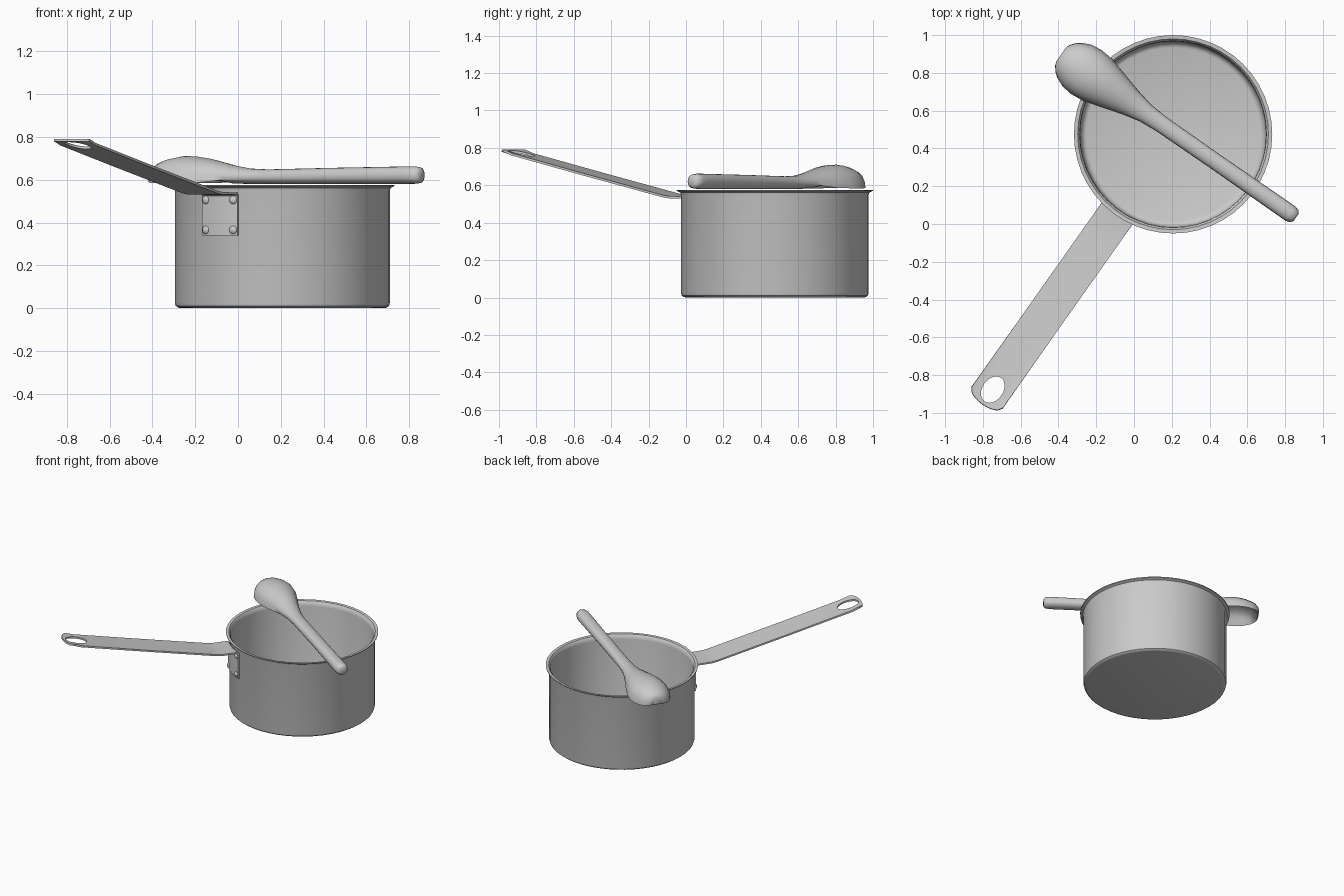
import bpy, bmesh, math
from mathutils import Vector

if "Cube" in bpy.data.objects:
    bpy.data.objects.remove(bpy.data.objects["Cube"])

CX, CY = 0.207, 0.475          # pot axis
D = Vector((-0.577, -0.817, 0)).normalized()   # handle direction
P = Vector((-D.y, D.x, 0))                     # across the handle


def make(name, verts, faces, angle=35):
    me = bpy.data.meshes.new(name)
    me.from_pydata([tuple(v) for v in verts], [], faces)
    bm = bmesh.new()
    bm.from_mesh(me)
    bmesh.ops.recalc_face_normals(bm, faces=bm.faces)
    bm.to_mesh(me)
    bm.free()
    ob = bpy.data.objects.new(name, me)
    bpy.context.collection.objects.link(ob)
    select(ob)
    bpy.ops.object.shade_smooth_by_angle(angle=math.radians(angle))
    return ob


def select(ob):
    bpy.ops.object.select_all(action='DESELECT')
    ob.select_set(True)
    bpy.context.view_layer.objects.active = ob


def loft(name, rings, angle=35):
    """Skin a list of closed rings and cap both ends."""
    n = len(rings[0])
    verts = [v for r in rings for v in r]
    faces = [(i * n + j, i * n + (j + 1) % n, (i + 1) * n + (j + 1) % n, (i + 1) * n + j)
             for i in range(len(rings) - 1) for j in range(n)]
    faces += [tuple(range(n)), tuple(range(len(verts) - n, len(verts)))]
    return make(name, verts, faces, angle)


# pot: turned profile, outside bottom -> flared rim -> inside floor
profile = [(0.475, 0.0), (0.488, 0.003), (0.498, 0.011), (0.502, 0.025), (0.502, 0.55),
           (0.506, 0.561), (0.524, 0.570), (0.525, 0.576), (0.505, 0.574), (0.495, 0.562),
           (0.492, 0.54), (0.490, 0.05), (0.485, 0.03), (0.474, 0.017), (0.46, 0.012)]
SEG = 48
loft("pot", [[(CX + r * math.cos(2 * math.pi * k / SEG), CY + r * math.sin(2 * math.pi * k / SEG), z)
              for k in range(SEG)] for r, z in profile])

# handle: curved wall plate, bend, then sloping strip with rounded end
path = [(0.510, 0.34), (0.510, 0.40), (0.510, 0.47), (0.510, 0.525), (0.518, 0.535),
        (0.62, 0.536), (0.66, 0.541), (0.70, 0.550), (1.2, 0.662), (1.65, 0.765), (1.75, 0.785)]
COLS = 12
verts = []
for i, (r, z) in enumerate(path):
    for j in range(COLS + 1):
        s = 2 * j / COLS - 1
        u = 0.1 * s
        rr = r
        if i < 5:
            rr = math.sqrt(r * r - u * u)
        elif i == len(path) - 1:
            rr = r - 0.025 * s ** 2 - 0.02 * s ** 10
        verts.append(Vector((CX, CY, z)) + D * rr + P * u)
w = COLS + 1
faces = [(i * w + j, i * w + j + 1, (i + 1) * w + j + 1, (i + 1) * w + j)
         for i in range(len(path) - 1) for j in range(COLS)]
handle = make("handle", verts, faces)
sol = handle.modifiers.new("thickness", 'SOLIDIFY')
sol.thickness = 0.012
sol.offset = 0

# hanging hole cut through the handle end
hole_pos = Vector((CX, CY, 0.76)) + D * 1.655
cutter = loft("hole_cutter", [[hole_pos + D * 0.076 * math.cos(a) + P * 0.055 * math.sin(a) + Vector((0, 0, h))
                               for a in [2 * math.pi * k / 24 for k in range(24)]] for h in (-0.2, 0.2)])
cutter.hide_render = True
cut = handle.modifiers.new("hole", 'BOOLEAN')
cut.operation = 'DIFFERENCE'
cut.solver = 'EXACT'
cut.object = cutter
select(handle)
for m in ("thickness", "hole"):
    bpy.ops.object.modifier_apply(modifier=m)
bpy.data.objects.remove(cutter)
bpy.ops.object.shade_smooth_by_angle(angle=math.radians(35))

# rivets: flattened domes on the wall plate
for u in (-0.078, 0.078):
    for z in (0.365, 0.505):
        out = (D * math.sqrt(0.514 ** 2 - u * u) + P * u)
        bpy.ops.mesh.primitive_uv_sphere_add(segments=16, ring_count=8, radius=0.02)
        rivet = bpy.context.object
        rivet.name = "rivet"
        rivet.location = Vector((CX, CY, z)) + out
        rivet.scale = (1, 1, 0.65)
        rivet.rotation_euler = out.to_track_quat('Z', 'Y').to_euler()
        bpy.ops.object.shade_smooth()

# spoon lying face down: (distance, half width, mid z, top z, underside z, underside width)
rows = [(-0.022, 0.022, 0.62, 0.645, 0.595, 1), (-0.012, 0.038, 0.62, 0.658, 0.584, 1),
        (0.015, 0.046, 0.62, 0.662, 0.581, 1), (0.06, 0.046, 0.62, 0.662, 0.58, 1),
        (0.5, 0.044, 0.617, 0.655, 0.58, 1), (0.85, 0.046, 0.613, 0.648, 0.58, 1),
        (0.95, 0.054, 0.610, 0.652, 0.58, 1), (1.04, 0.074, 0.602, 0.666, 0.582, 0.95),
        (1.10, 0.091, 0.594, 0.680, 0.60, 0.88), (1.18, 0.114, 0.586, 0.698, 0.645, 0.86),
        (1.26, 0.135, 0.584, 0.709, 0.675, 0.86), (1.33, 0.142, 0.584, 0.710, 0.68, 0.86),
        (1.39, 0.134, 0.584, 0.700, 0.667, 0.86), (1.44, 0.112, 0.585, 0.686, 0.64, 0.85),
        (1.465, 0.092, 0.587, 0.675, 0.60, 0.84), (1.485, 0.065, 0.59, 0.658, 0.59, 0.9),
        (1.492, 0.045, 0.60, 0.64, 0.595, 1)]
A = Vector((-0.822, 0.570, 0)).normalized()
B = Vector((-A.y, A.x, 0))
N = 20
rings = []
for t, hw, zm, zt, zl, k in rows:
    ring = []
    for j in range(N):
        a = 2 * math.pi * j / N
        c, s = math.cos(a), math.sin(a)
        low = s < -1e-6
        z = zm + ((zl if low else zt) - zm) * abs(s) ** 0.85
        ring.append(Vector((0.84, 0.047, z)) + A * t + B * hw * c * (k if low else 1))
    rings.append(ring)
loft("spoon", rings, 50)
